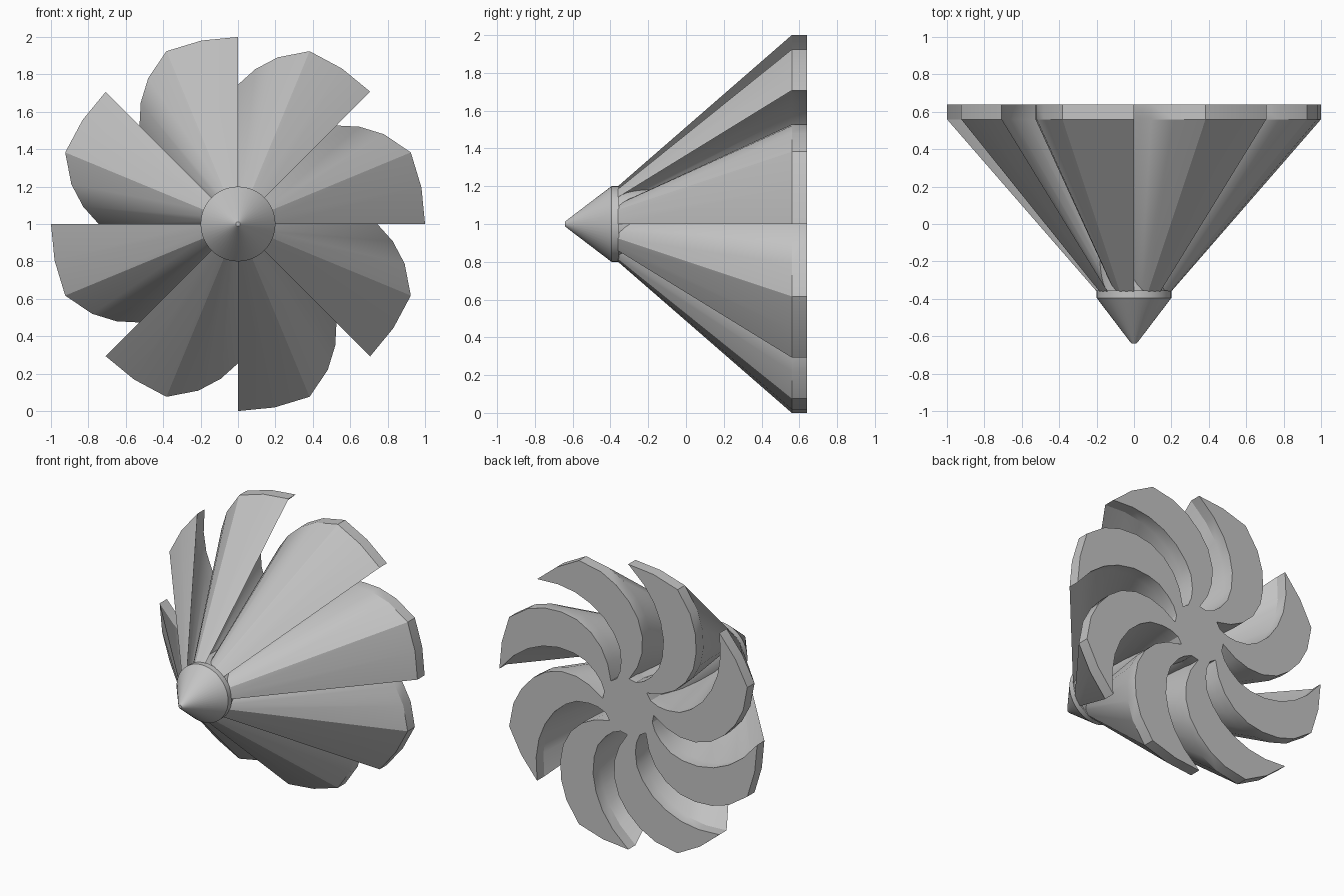
import bpy, bmesh, math
from mathutils import Matrix, Vector

cube = bpy.data.objects.get("Cube")
if cube:
    bpy.data.objects.remove(cube, do_unlink=True)

BLADES = 8
AXIS_Z = 1.0

grey = bpy.data.materials.new("plain_grey")
grey.use_nodes = True
colour = (0.55, 0.55, 0.55, 1)
grey.diffuse_color = colour
grey.node_tree.nodes["Principled BSDF"].inputs["Base Color"].default_value = colour


def finish(name, bm, angle):
    """Turn a bmesh into a shaded object."""
    bmesh.ops.recalc_face_normals(bm, faces=bm.faces[:])
    mesh = bpy.data.meshes.new(name)
    bm.to_mesh(mesh)
    bm.free()
    mesh.materials.append(grey)
    obj = bpy.data.objects.new(name, mesh)
    bpy.context.collection.objects.link(obj)
    bpy.ops.object.select_all(action='DESELECT')
    obj.select_set(True)
    bpy.context.view_layer.objects.active = obj
    bpy.ops.object.shade_smooth_by_angle(angle=math.radians(angle))
    return obj


def loft(name, sections, angle):
    """Skin closed rings of (x, z) points, each placed at its y and scaled."""
    bm = bmesh.new()
    rings = [[bm.verts.new((x * s, y, AXIS_Z + z * s)) for x, z in ring]
             for y, s, ring in sections]
    n = len(rings[0])
    for a, b in zip(rings, rings[1:]):
        for i in range(n):
            j = (i + 1) % n
            bm.faces.new((a[i], a[j], b[j], b[i]))
    bm.faces.new(rings[0])
    bm.faces.new(rings[-1])
    return finish(name, bm, angle)


def circle(n):
    return [(math.cos(math.tau * i / n), math.sin(math.tau * i / n)) for i in range(n)]


# One sickle blade: hollow side outward, rim, then bulging side back to the hub
hollow = [(.186, .06), (.21, .12), (.254, .175), (.33, .235), (.42, .264),
          (.54, .273), (.663, .25), (.78, .2), (.89, .12)]
rim = [(math.cos(math.radians(a)), math.sin(math.radians(a))) for a in (0, 11.25, 22.5)]
bulge = [(.78, .48), (.65, .52), (.52, .527), (.4, .505), (.29, .445),
         (.21, .36), (.16, .26), (.135, .145)]

star = []
for k in range(BLADES):
    turn = Matrix.Rotation(math.tau * k / BLADES, 2)
    star += [tuple(turn @ Vector(p)) for p in hollow + rim + bulge]

# Swirled blades narrowing towards the nose, with a straight band at the back
loft("swirled_blades", [(-.36, .2, star), (.56, 1, star), (.64, 1, star)], 28)

# Central shaft
ring = circle(48)
loft("shaft", [(-.36, .19, ring), (.64, .19, ring)], 30)

# Pointed nose with a short collar
loft("nose_cone", [(-.64, .012, ring), (-.625, .025, ring), (-.395, .2, ring),
                   (-.355, .2, ring)], 30)
